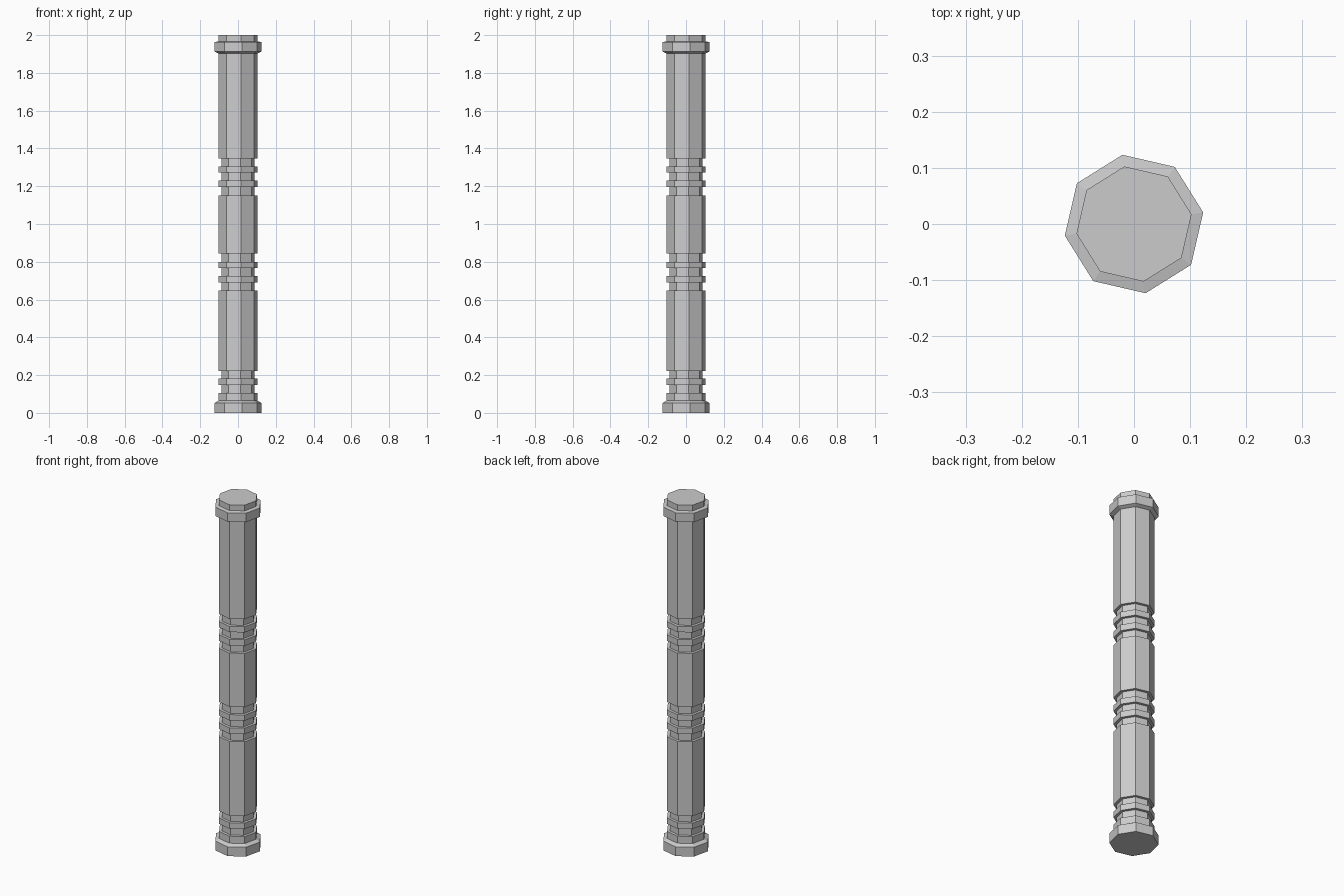
import bpy
import bmesh
from math import cos, sin, radians, tau

if "Cube" in bpy.data.objects:
    bpy.data.objects.remove(bpy.data.objects["Cube"], do_unlink=True)

SIDES = 8
TURN = radians(9.5)
SHAFT, GROOVE, FLANGE = 0.104, 0.088, 0.125

stone = bpy.data.materials.new("grey_stone")
stone.use_nodes = True
grey = (0.6, 0.6, 0.6, 1)
stone.diffuse_color = grey
stone.node_tree.nodes["Principled BSDF"].inputs["Base Color"].default_value = grey


def lathe(name, profile):
    """Spin (radius, height) points into a closed, flat-sided column."""
    bm = bmesh.new()
    loops = []
    for r, z in profile:
        angles = [TURN + tau * i / SIDES for i in range(SIDES)]
        loops.append([bm.verts.new((r * cos(a), r * sin(a), z)) for a in angles])
    for low, high in zip(loops, loops[1:]):
        for i in range(SIDES):
            j = (i + 1) % SIDES
            bm.faces.new((low[i], low[j], high[j], high[i]))
    bm.faces.new(loops[0][::-1])
    bm.faces.new(loops[-1])
    mesh = bpy.data.meshes.new(name)
    bm.to_mesh(mesh)
    bm.free()
    mesh.materials.append(stone)
    obj = bpy.data.objects.new(name, mesh)
    bpy.context.collection.objects.link(obj)
    return obj


def grooved(edges):
    """Alternate groove and ring between successive heights."""
    points = []
    for i, (low, high) in enumerate(zip(edges, edges[1:])):
        r = SHAFT if i % 2 else GROOVE
        points += [(r, low), (r, high)]
    return points


# Foot flange with a bevelled shoulder
profile = [(FLANGE, 0), (FLANGE, 0.053), (SHAFT, 0.065)]

# Shaft sections separated by three groups of grooves
for edges in ([0.105, 0.148, 0.182, 0.222],
              [0.647, 0.69, 0.725, 0.767, 0.8, 0.845],
              [1.152, 1.195, 1.23, 1.272, 1.305, 1.348]):
    profile += [(SHAFT, edges[0])] + grooved(edges) + [(SHAFT, edges[-1])]

# Collar and cap
profile += [(SHAFT, 1.903), (FLANGE, 1.912), (FLANGE, 1.963), (SHAFT, 1.967), (SHAFT, 2)]

lathe("column", profile)
